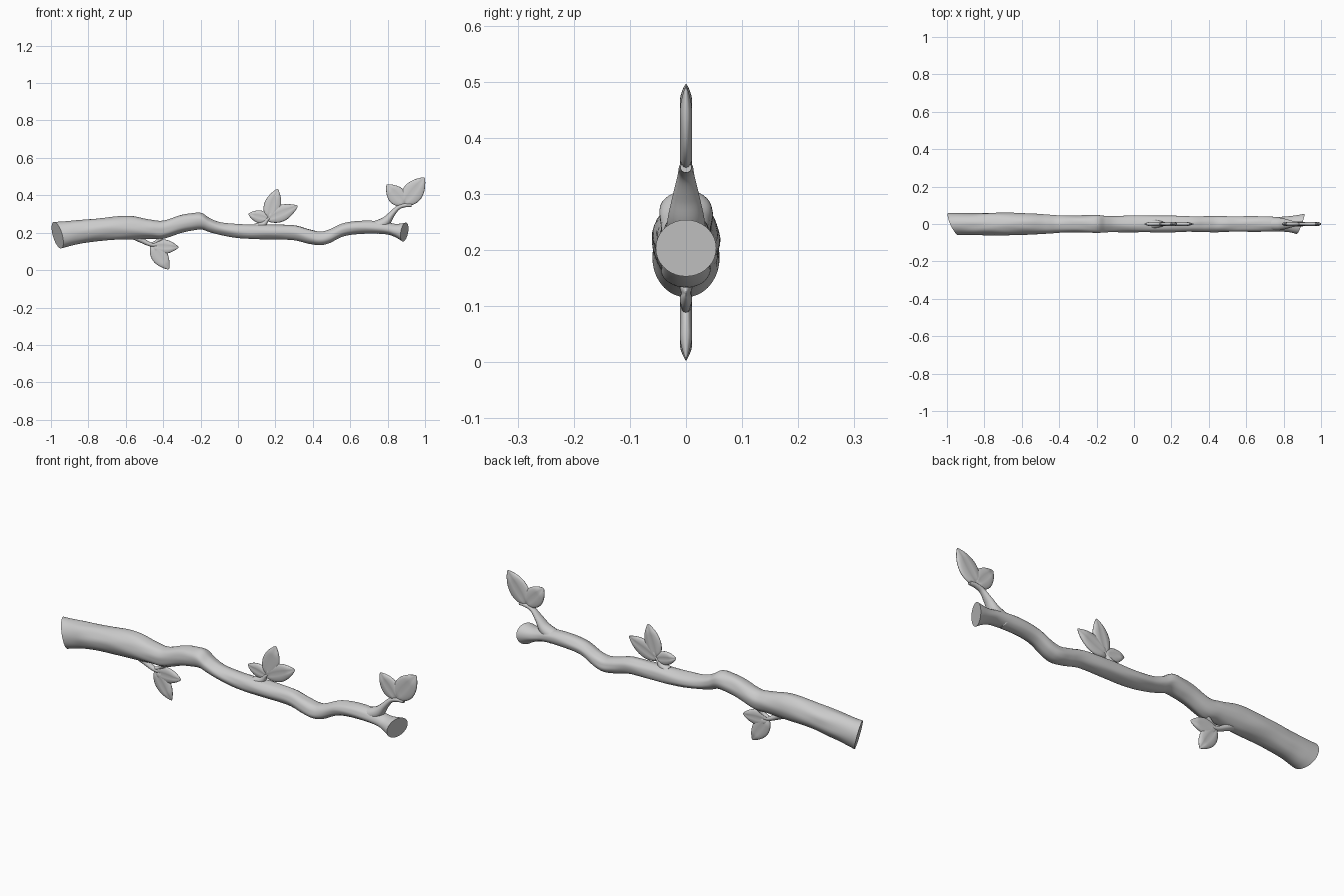
import bpy, bmesh, math
from mathutils import Vector, noise

if "Cube" in bpy.data.objects:
    bpy.data.objects.remove(bpy.data.objects["Cube"])


def loft(name, rings, angle=50):
    """Skin a list of equal-length rings into a capped smooth object."""
    bm = bmesh.new()
    vs = [[bm.verts.new(p) for p in r] for r in rings]
    n = len(vs[0])
    for a, b in zip(vs, vs[1:]):
        for j in range(n):
            bm.faces.new((a[j], a[(j + 1) % n], b[(j + 1) % n], b[j]))
    bm.faces.new(vs[0])
    bm.faces.new(vs[-1])
    bmesh.ops.recalc_face_normals(bm, faces=bm.faces)
    me = bpy.data.meshes.new(name)
    bm.to_mesh(me)
    bm.free()
    ob = bpy.data.objects.new(name, me)
    bpy.context.collection.objects.link(ob)
    bpy.ops.object.select_all(action='DESELECT')
    ob.select_set(True)
    bpy.context.view_layer.objects.active = ob
    bpy.ops.object.shade_smooth_by_angle(angle=math.radians(angle))
    return ob


def spline(pts, per):
    """Catmull-Rom samples through points of any dimension."""
    P = [Vector(p) for p in pts]
    P = [2 * P[0] - P[1]] + P + [2 * P[-1] - P[-2]]
    out = []
    for i in range(1, len(P) - 2):
        a, b, c, d = P[i - 1:i + 3]
        for k in range(per):
            t = k / per
            out.append(0.5 * (2 * b + (c - a) * t + (2 * a - 5 * b + 4 * c - d) * t * t
                              + (3 * b - a - 3 * c + d) * t ** 3))
    return out + [P[-2]]


# Main branch: x, top z, bottom z, half depth
profile = [(-.965, .258, .116, .060), (-.93, .260, .124, .059), (-.86, .267, .139, .058),
           (-.74, .278, .155, .060), (-.58, .289, .163, .058), (-.47, .272, .168, .052),
           (-.40, .265, .168, .047), (-.31, .294, .197, .046), (-.25, .304, .211, .047),
           (-.195, .306, .218, .048), (-.15, .278, .203, .044), (-.09, .255, .187, .042),
           (.01, .246, .171, .045), (.17, .243, .163, .045), (.30, .240, .160, .042),
           (.38, .219, .142, .043), (.44, .206, .133, .044), (.49, .217, .144, .042),
           (.57, .252, .183, .041), (.68, .265, .195, .041), (.78, .259, .193, .040),
           (.84, .247, .178, .044), (.89, .254, .153, .054)]
rings = []
N = 36
for x, top, bot, hw in spline(profile, 7):
    left = max(0, 1 - (x + .965) / .12)
    right = max(0, 1 - (.89 - x) / .08)
    ring = []
    for j in range(N):
        a = 2 * math.pi * j / N
        c, s = math.cos(a), math.sin(a)
        # soft bark ridges, and ends cut at a slant
        bump = 1 + .075 * noise.noise((x * 7, c * 1.8, s * 1.8)) * (1 - max(left, right))
        ring.append(Vector((x + left * (.03 * c - .02 * s) * 1 * (-1 if c or s else 1)
                            + right * (.020 * c + .008 * s),
                            hw * c * bump,
                            (top + bot) / 2 + (top - bot) / 2 * s * bump)))
    # the left cut leans back at the top and rear
    for j, p in enumerate(ring):
        a = 2 * math.pi * j / N
        p.x = x - left * (.026 * math.cos(a) + .018 * math.sin(a)) \
            + right * (.020 * math.cos(a) + .008 * math.sin(a))
    rings.append(ring)
loft("branch", rings)


def twig(name, pts):
    """Curved tapered twig in the y = 0 plane from (x, z, radius, half depth) points."""
    S = spline(pts, 6)
    rings = []
    for i, p in enumerate(S):
        d = S[min(i + 1, len(S) - 1)] - S[max(i - 1, 0)]
        t = Vector((d[0], 0, d[1])).normalized()
        side = Vector((-t.z, 0, t.x))
        rings.append([Vector((p[0], 0, p[1])) + side * p[2] * math.cos(a)
                      + Vector((0, p[3] * math.sin(a), 0))
                      for a in [2 * math.pi * k / 16 for k in range(16)]])
    loft(name, rings)


def leaf(name, base, tip, width, thick=.012):
    """Pointed, softly puffed leaf with a shallow midrib groove."""
    b, t = Vector((base[0], 0, base[1])), Vector((tip[0], 0, tip[1]))
    d = (t - b).normalized()
    side = Vector((-d.z, 0, d.x))
    rings = []
    for i in range(25):
        u = .004 + .992 * (.5 - .5 * math.cos(math.pi * i / 24))
        f = math.sin(math.pi * u ** .88) ** .8
        ring = []
        for k in range(24):
            a = 2 * math.pi * k / 24
            c, s = math.cos(a), math.sin(a)
            groove = 1 - .3 * math.exp(-(c / .2) ** 2)
            depth = thick * min(1, f * 1.5) * math.copysign(abs(s) ** .8, s) * groove
            ring.append(b.lerp(t, u) + side * (width / 2 * f + .001) * c
                        + Vector((0, depth, 0)))
        rings.append(ring)
    loft(name, rings, 70)


# Twigs
twig("end_twig", [(.73, .225, .036, .036), (.785, .255, .028, .033), (.82, .296, .017, .024),
                  (.855, .333, .012, .015), (.89, .346, .011, .013), (.928, .347, .009, .010)])
twig("middle_twig", [(.10, .225, .026, .026), (.135, .244, .017, .018),
                     (.155, .268, .010, .012), (.175, .285, .006, .008)])
twig("lower_twig", [(-.56, .185, .020, .024), (-.515, .160, .015, .017),
                    (-.47, .138, .011, .013), (-.43, .133, .009, .010)])
twig("lower_twig_fork", [(-.41, .172, .014, .014), (-.44, .150, .008, .010),
                         (-.47, .140, .006, .008)])

# Leaves
leaf("end_leaf_small", (.895, .346), (.795, .457), .095)
leaf("end_leaf_large", (.880, .345), (.997, .495), .108)
leaf("middle_leaf_left", (.170, .272), (.055, .300), .066)
leaf("middle_leaf_top", (.160, .268), (.212, .434), .088)
leaf("middle_leaf_right", (.150, .268), (.319, .343), .086)
leaf("lower_leaf_right", (-.470, .128), (-.318, .122), .076)
leaf("lower_leaf_bottom", (-.462, .137), (-.370, .004), .085)
